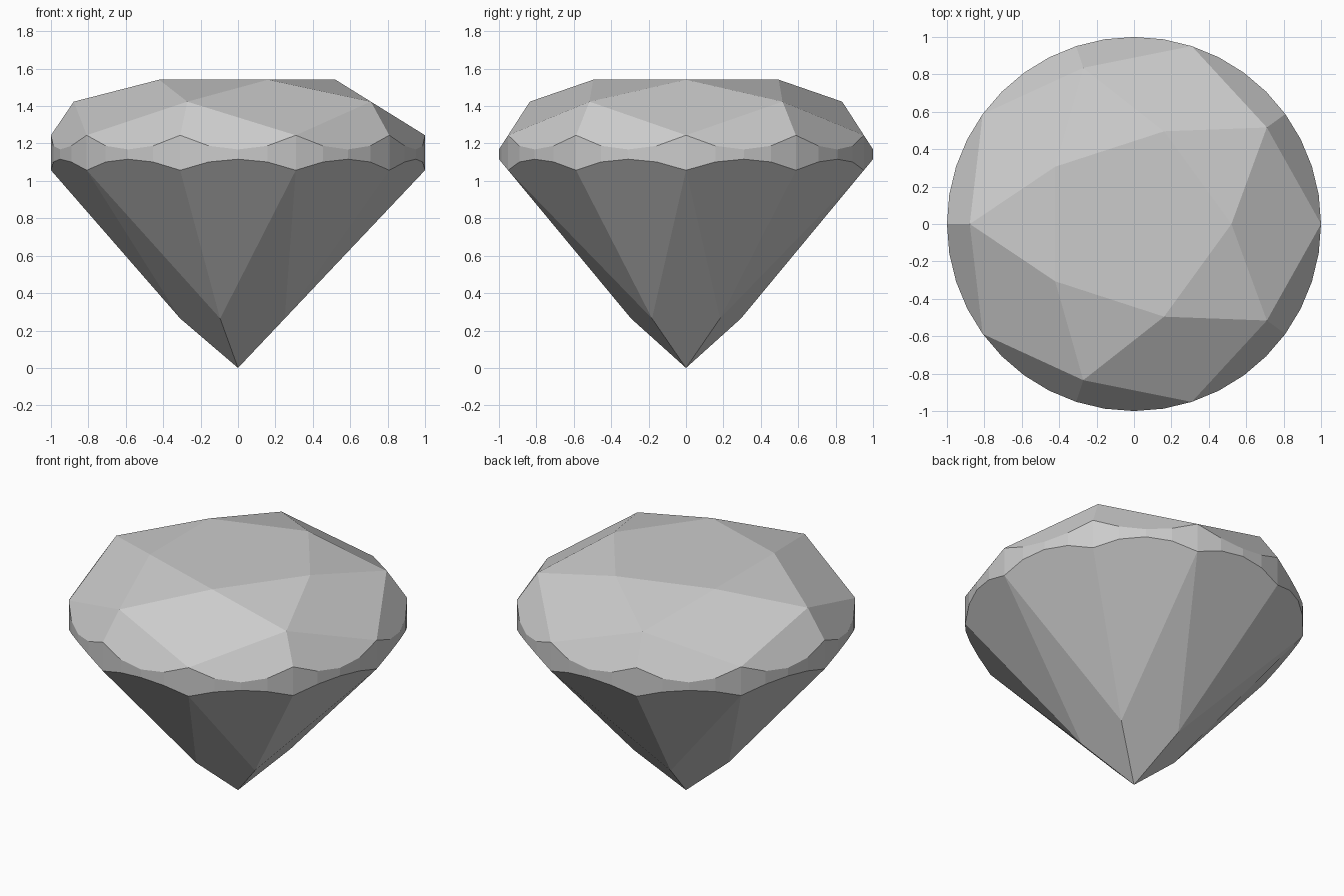
import bpy, bmesh
from math import cos, sin, radians

if "Cube" in bpy.data.objects:
    bpy.data.objects.remove(bpy.data.objects["Cube"])

SIDES = 5                      # main facets around the stone
STEP = 180 / SIDES             # angle between girdle corners
SUB = 4                        # girdle segments per corner step
N = 2 * SIDES * SUB            # girdle segments in total
TABLE_R, TABLE_Z = 0.521, 1.541
CROWN_R, GIRDLE_TOP = 0.878, 1.244
PAV_R, GIRDLE_LOW = 0.309, 1.057

# Star and pavilion corners lie in the planes of the main facets
inset = cos(radians(STEP))
crown_z = GIRDLE_TOP + (TABLE_Z - GIRDLE_TOP) * (1 - CROWN_R * inset) / (1 - TABLE_R)
pav_z = GIRDLE_LOW * PAV_R * inset

bm = bmesh.new()


def ring(radius, z, start):
    return [bm.verts.new((radius * cos(radians(start + 2 * STEP * i)),
                          radius * sin(radians(start + 2 * STEP * i)), z))
            for i in range(SIDES)]


def girdle(z, inner_r, inner_z):
    """Scalloped edge where the small girdle facets cut the round cylinder."""
    half = radians(STEP / 2)
    slope = (z - inner_z) / (cos(half) * (1 - inner_r))
    verts = []
    for i in range(N):
        a = radians(i * STEP / SUB)
        off = radians((i % SUB) * STEP / SUB) - half
        verts.append(bm.verts.new((cos(a), sin(a), z + slope * (cos(off) - cos(half)))))
    return verts


table = ring(TABLE_R, TABLE_Z, 0)
star = ring(CROWN_R, crown_z, STEP)
upper = girdle(GIRDLE_TOP, CROWN_R, crown_z)
lower = girdle(GIRDLE_LOW, PAV_R, pav_z)
pav = ring(PAV_R, pav_z, STEP)
culet = bm.verts.new((0, 0, 0))

bm.faces.new(table)
for i in range(SIDES):
    j = (i + 1) % SIDES
    c = 2 * SUB * i
    # Star facet, crown kite and pavilion kite
    bm.faces.new((table[i], star[i], table[j]))
    bm.faces.new((table[i], star[i - 1], upper[c], star[i]))
    bm.faces.new((culet, pav[i], lower[c], pav[i - 1]))
    # Small facets above and below the girdle
    for s in (c, c + SUB):
        arc = [(s + k) % N for k in range(SUB + 1)]
        bm.faces.new([star[i]] + [upper[k] for k in arc])
        bm.faces.new([pav[i]] + [lower[k] for k in reversed(arc)])
# Girdle band
for i in range(N):
    j = (i + 1) % N
    bm.faces.new((lower[i], lower[j], upper[j], upper[i]))

bmesh.ops.recalc_face_normals(bm, faces=bm.faces)
mesh = bpy.data.meshes.new("cut_gemstone")
bm.to_mesh(mesh)
bm.free()
bpy.context.collection.objects.link(bpy.data.objects.new("cut_gemstone", mesh))
